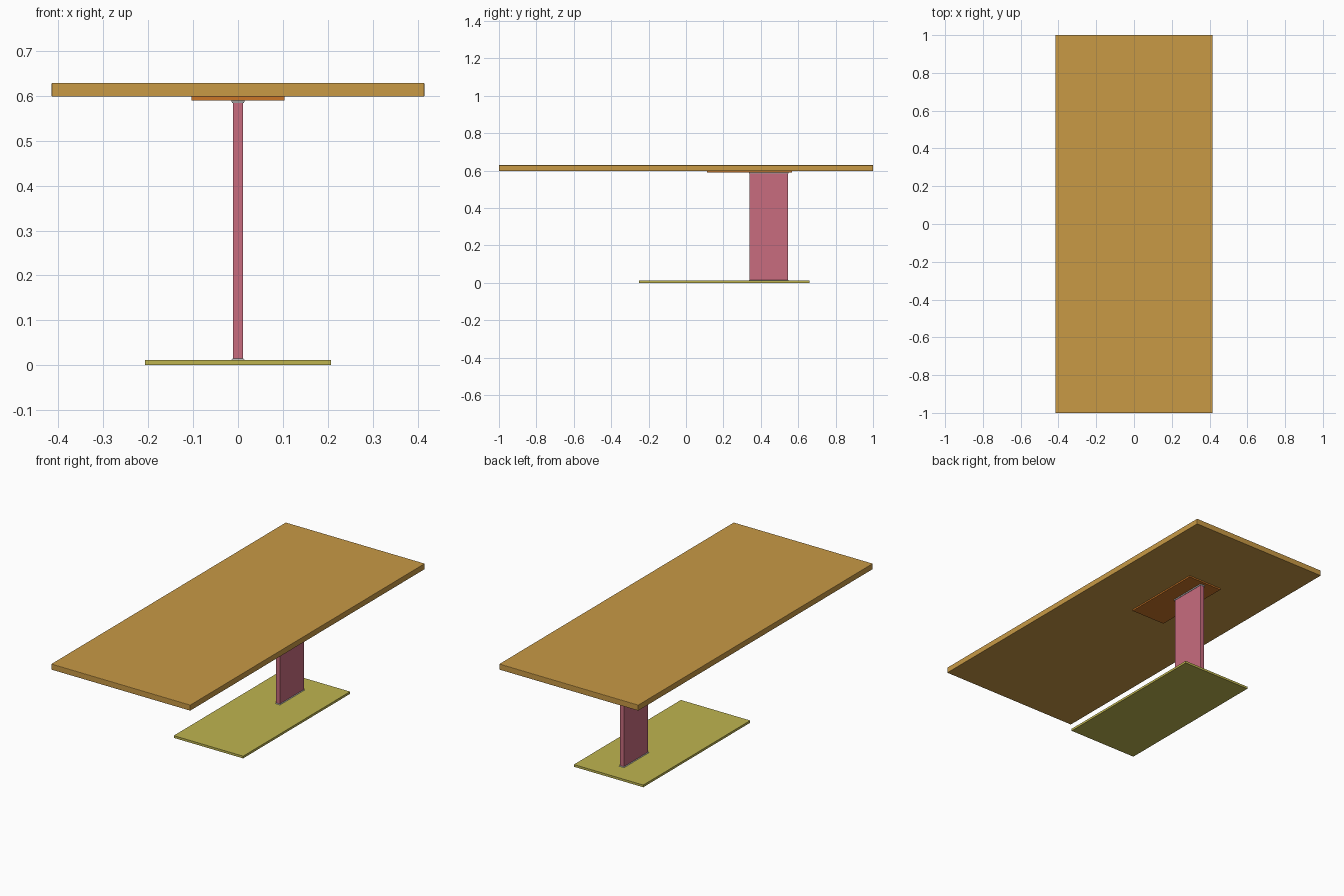
import bpy, bmesh

if "Cube" in bpy.data.objects:
    bpy.data.objects.remove(bpy.data.objects["Cube"])


def material(name, color):
    m = bpy.data.materials.new(name)
    m.diffuse_color = (*color, 1)
    m.use_nodes = True
    m.node_tree.nodes["Principled BSDF"].inputs["Base Color"].default_value = m.diffuse_color
    return m


def slab(name, x, y, z, mat, bevel=0, flare=(0, 0), vertical_only=False):
    """Box from (min, max) ranges; flare widens the bottom / top outline."""
    bm = bmesh.new()
    bmesh.ops.create_cube(bm, size=1)
    for v in bm.verts:
        sx, sy, sz = (1 if c > 0 else -1 for c in v.co)
        grow = flare[sz > 0]
        v.co = (x[sx > 0] + sx * grow, y[sy > 0] + sy * grow, z[sz > 0])
    if bevel:
        edges = [e for e in bm.edges if not vertical_only
                 or abs(e.verts[0].co.z - e.verts[1].co.z) > 1e-4]
        bmesh.ops.bevel(bm, geom=edges, offset=bevel, segments=2,
                        profile=0.5, affect='EDGES')
    bmesh.ops.recalc_face_normals(bm, faces=bm.faces)
    me = bpy.data.meshes.new(name)
    bm.to_mesh(me)
    bm.free()
    ob = bpy.data.objects.new(name, me)
    bpy.context.collection.objects.link(ob)
    me.materials.append(mat)
    return ob


wood = material("top_wood", (0.58, 0.32, 0.06))
orange = material("plate_orange", (0.60, 0.18, 0.02))
pink = material("column_pink", (0.58, 0.15, 0.21))
olive = material("base_olive", (0.52, 0.46, 0.08))
steel = material("weld_grey", (0.45, 0.45, 0.45))

col_x, col_y = (-0.0115, 0.0115), (0.34, 0.546)

# Table top and the plate under it
slab("table_top", (-0.415, 0.415), (-1, 1), (0.598, 0.629), wood, bevel=0.002)
slab("mounting_plate", (-0.103, 0.103), (0.112, 0.568), (0.59, 0.598), orange)

# Flat column set towards the back
slab("column", col_x, col_y, (0.012, 0.59), pink, bevel=0.002, vertical_only=True)

# Weld seams where the column meets the plates
slab("lower_weld", col_x, col_y, (0.012, 0.0155), steel, flare=(0.0035, 0.0002))
slab("upper_weld", col_x, col_y, (0.584, 0.59), steel, flare=(0.002, 0.0035))

# Floor plate
slab("base_plate", (-0.207, 0.207), (-0.252, 0.66), (0, 0.012), olive)
